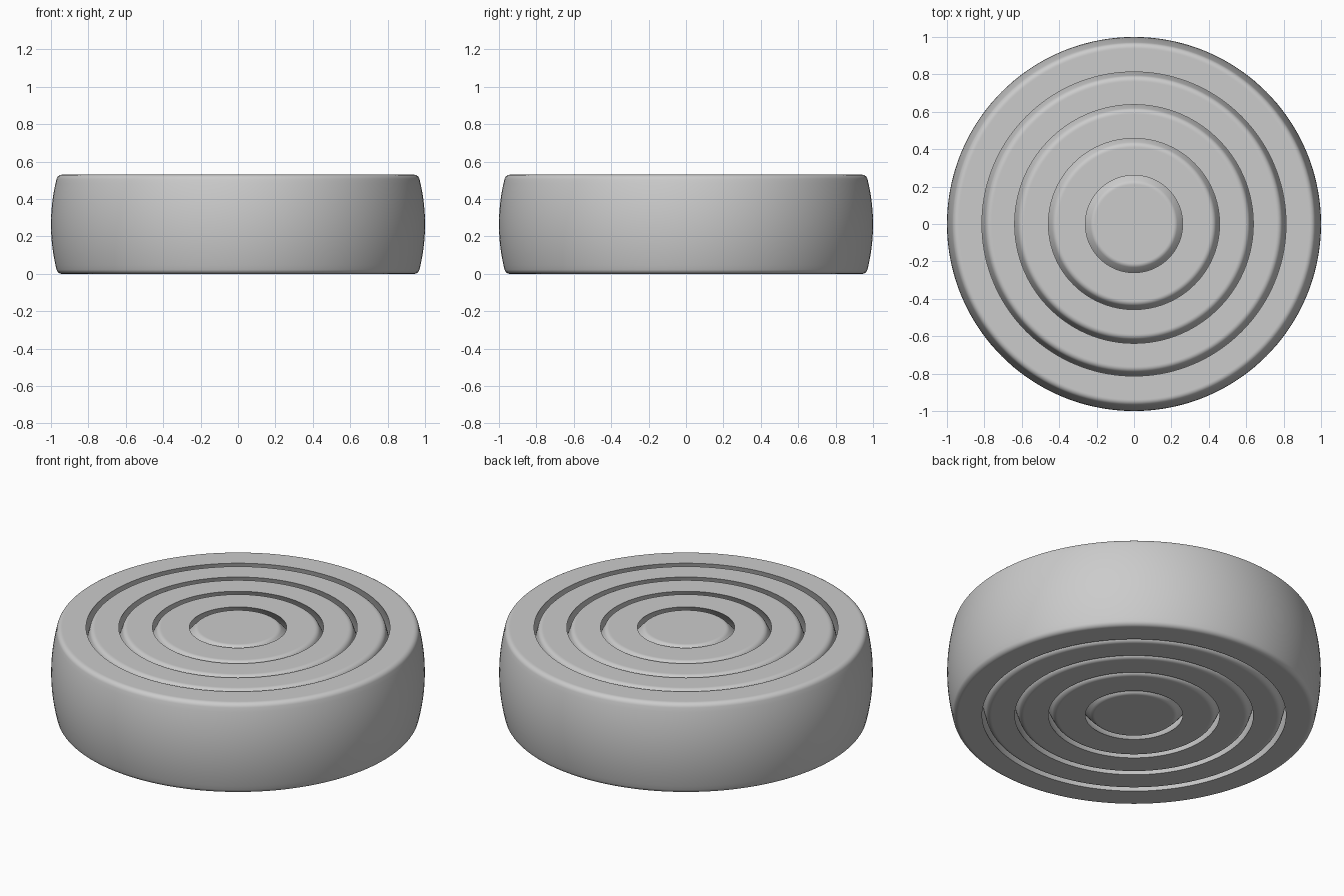
import bpy, bmesh
from math import sqrt, atan2, asin, pi, cos, sin, radians
from mathutils import Vector

cube = bpy.data.objects.get("Cube")
if cube:
    bpy.data.objects.remove(cube, do_unlink=True)

HALF = 0.265       # half the thickness
FILLET = 0.03      # rounding of each outer rim
GAP = 0.025        # clearance between nested parts
SEGMENTS = 144

grey = bpy.data.materials.new("light grey")
grey.use_nodes = True
colour = (0.6, 0.6, 0.6, 1)
grey.diffuse_color = colour
grey.node_tree.nodes["Principled BSDF"].inputs["Base Color"].default_value = colour


def arc(cx, cz, radius, start, end, steps):
    return [(cx + radius * cos(a), cz + radius * sin(a))
            for a in (start + (end - start) * i / steps for i in range(steps + 1))]


def outer_profile(radius):
    """Spherical wall with rounded rims, from the bottom flat to the top flat."""
    cz = HALF - FILLET
    cx = sqrt((radius - FILLET) ** 2 - cz ** 2)
    tilt = atan2(cz, cx)
    wall = arc(0, 0, radius, -tilt, tilt, 20)
    low = arc(cx, -cz, FILLET, -pi / 2, -tilt, 6)
    high = arc(cx, cz, FILLET, tilt, pi / 2, 6)
    # Support loops keep the flat faces evenly shaded
    inset = cx - 0.004
    return [(inset, -HALF)] + low + wall[1:-1] + high + [(inset, HALF)]


def lathe(name, profile, closed):
    bm = bmesh.new()
    verts = [bm.verts.new((r, 0, z + HALF)) for r, z in profile]
    pairs = list(zip(verts, verts[1:]))
    if closed:
        pairs.append((verts[-1], verts[0]))
    edges = [bm.edges.new(p) for p in pairs]
    bmesh.ops.spin(bm, geom=verts + edges, cent=Vector(), axis=(0, 0, 1),
                   angle=2 * pi, steps=SEGMENTS, use_merge=True)
    bmesh.ops.remove_doubles(bm, verts=bm.verts[:], dist=1e-5)
    bmesh.ops.recalc_face_normals(bm, faces=bm.faces[:])
    mesh = bpy.data.meshes.new(name)
    bm.to_mesh(mesh)
    bm.free()
    mesh.materials.append(grey)
    obj = bpy.data.objects.new(name, mesh)
    bpy.context.collection.objects.link(obj)
    return obj


# Radius of each ring's opening where it meets the flat faces
openings = [0.26, 0.4575, 0.638, 0.813]
cavities = [sqrt(r * r + HALF * HALF) for r in openings]
walls = [c - GAP for c in cavities] + [1.0]

# Solid disc in the centre
parts = [lathe("centre_disc", [(0, -HALF)] + outer_profile(walls[0]) + [(0, HALF)], False)]

# Nested rings, each with a spherical socket around the part inside it
names = ["inner_ring", "second_ring", "third_ring", "outer_ring"]
for name, cavity, wall in zip(names, cavities, walls[1:]):
    tilt = asin(HALF / cavity)
    socket = arc(0, 0, cavity, tilt, -tilt, 20)
    parts.append(lathe(name, outer_profile(wall) + socket, True))

# Smooth walls with crisp socket edges
bpy.ops.object.select_all(action="DESELECT")
for part in parts:
    part.select_set(True)
bpy.context.view_layer.objects.active = parts[0]
bpy.ops.object.shade_smooth_by_angle(angle=radians(35))
